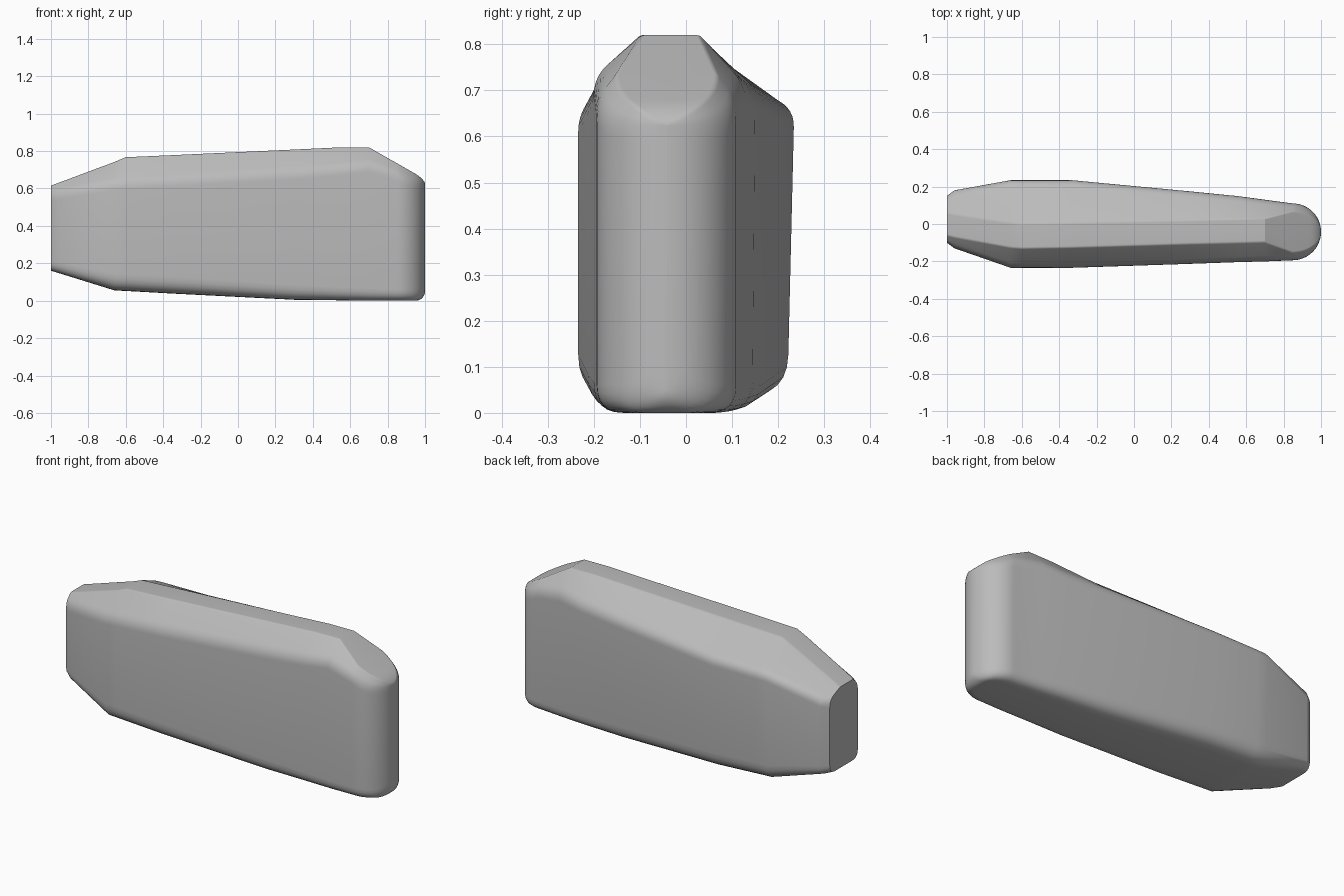
import bpy, bmesh, math
from mathutils import Vector

cube = bpy.data.objects.get("Cube")
if cube:
    bpy.data.objects.remove(cube, do_unlink=True)

grey = bpy.data.materials.new("plain grey")
grey.use_nodes = True
COLOUR = (0.5, 0.5, 0.5, 1)
grey.diffuse_color = COLOUR
grey.node_tree.nodes["Principled BSDF"].inputs["Base Color"].default_value = COLOUR


def round_corner(before, corner, after, size, steps):
    """Points of a soft curve that replaces one corner of a section."""
    a = corner + (before - corner).normalized() * min(size, (before - corner).length * 0.45)
    b = corner + (after - corner).normalized() * min(size, (after - corner).length * 0.45)
    curve = []
    for i in range(steps + 1):
        t = i / steps
        curve.append(a * (1 - t) ** 2 + corner * 2 * t * (1 - t) + b * t ** 2)
    return curve


def section(x, front, back, bottom, wall_front, wall_back, flat_front, flat_back, top, soft, lean):
    """Closed six-cornered cross-section with a rounded belly and soft shoulders."""
    corners = [Vector((x, y, z)) for y, z in (
        (front, bottom), (back - lean, bottom), (back, wall_back),
        (flat_back, top), (flat_front, top), (front, wall_front))]
    sizes = (soft, soft, 0.04, 0.008, 0.008, 0.04)
    ring = []
    for i, corner in enumerate(corners):
        ring += round_corner(corners[i - 1], corner, corners[(i + 1) % 6], sizes[i], 6)
    return ring


# Main stations along the body
stations = [
    (-1.0, -0.10, 0.15, 0.16, 0.575, 0.575, -0.06, 0.06, 0.615, 0.05, 0.0),
    (-0.96, -0.13, 0.18, 0.148, 0.58, 0.58, -0.07, 0.05, 0.63, 0.055, 0.0),
    (-0.66, -0.234, 0.235, 0.055, 0.63, 0.66, -0.125, 0.005, 0.742, 0.09, 0.015),
    (-0.6, -0.234, 0.235, 0.052, 0.635, 0.66, -0.13, 0.0, 0.767, 0.09, 0.015),
    (-0.33, -0.234, 0.235, 0.037, 0.65, 0.66, -0.125, 0.006, 0.779, 0.09, 0.015),
    (0.3, -0.213, 0.175, 0.005, 0.69, 0.685, -0.106, 0.02, 0.808, 0.08, 0.01),
    (0.55, -0.204, 0.15, 0.002, 0.71, 0.695, -0.1, 0.027, 0.82, 0.07, 0.006),
    (0.7, -0.2, 0.13, 0.0, 0.73, 0.71, -0.096, 0.03, 0.82, 0.065, 0.003),
]

# Rounded nose: a half circle in plan under a sloping top
CENTRE, RADIUS, START = -0.042, 0.152, 0.848
for i in range(13):
    angle = math.radians(89) * i / 12
    x = START + RADIUS * math.sin(angle)
    half = RADIUS * math.cos(angle)
    edge = max(0, (x - 0.95) / 0.05)
    fillet = 0.05 * (1 - math.sqrt(max(0, 1 - edge * edge)))
    top = 0.82 - 0.57 * (x - 0.7) - fillet * 0.5
    shoulder = top - 0.055 * math.cos(angle)
    flat = half * 0.72
    stations.append((x, CENTRE - half, CENTRE + half, fillet, shoulder, shoulder,
                     CENTRE - flat, CENTRE + flat, top, 0.06, 0.0))

# Skin the stations into one closed body
bm = bmesh.new()
rings = [[bm.verts.new(p) for p in section(*s)] for s in stations]
for a, b in zip(rings, rings[1:]):
    for j in range(len(a)):
        k = (j + 1) % len(a)
        bm.faces.new((a[j], b[j], b[k], a[k]))
bm.faces.new(rings[0])
bm.faces.new(rings[-1][::-1])
bmesh.ops.recalc_face_normals(bm, faces=bm.faces)
mesh = bpy.data.meshes.new("body")
bm.to_mesh(mesh)
bm.free()
mesh.materials.append(grey)
body = bpy.data.objects.new("body", mesh)
bpy.context.collection.objects.link(body)
bpy.context.view_layer.objects.active = body
body.select_set(True)
bpy.ops.object.shade_smooth_by_angle(angle=math.radians(25))
